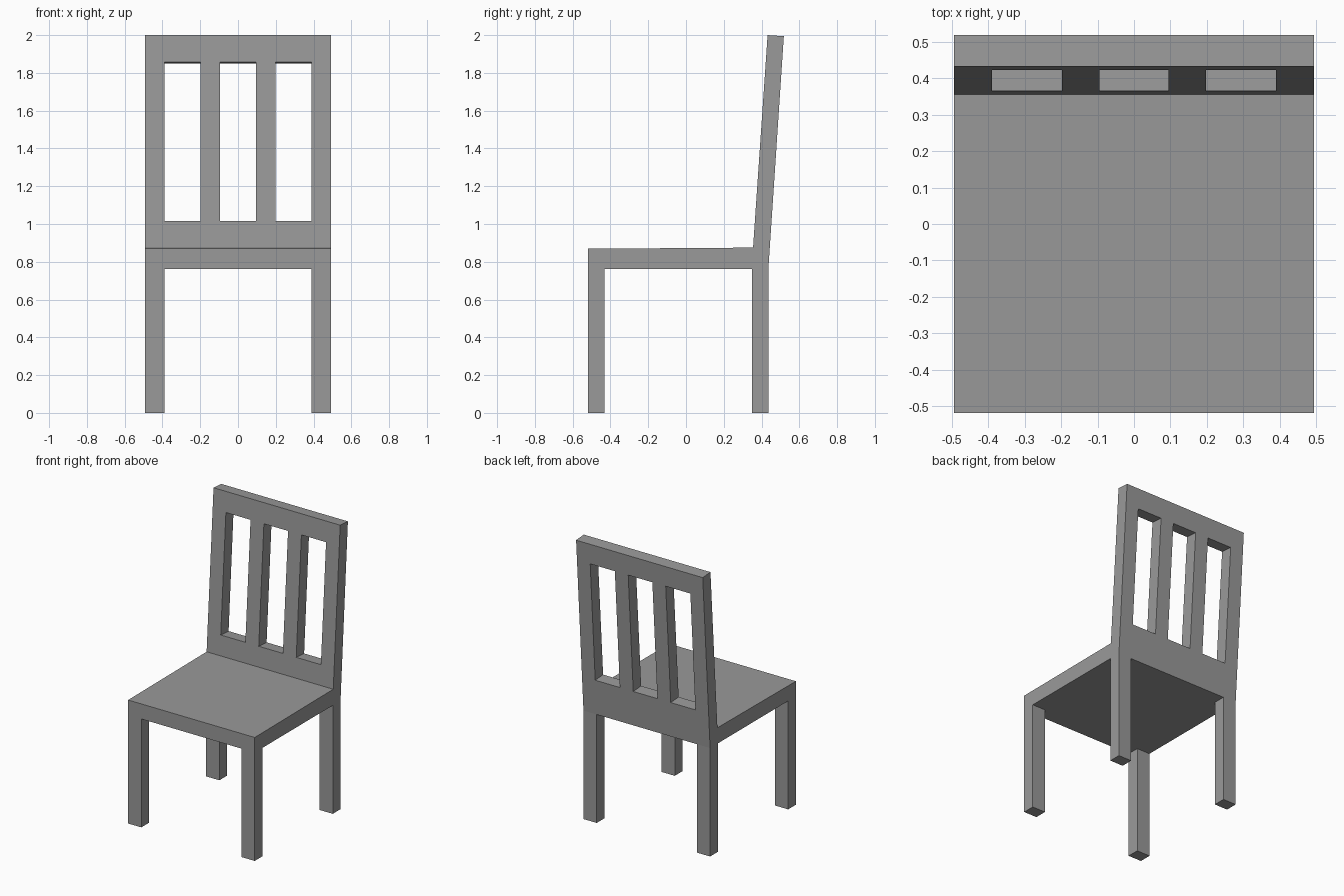
import bpy
import bmesh
from mathutils import Vector

cube = bpy.data.objects.get("Cube")
if cube:
    bpy.data.objects.remove(cube, do_unlink=True)

grey = bpy.data.materials.new("mid grey")
grey.use_nodes = True
colour = (0.32, 0.32, 0.32, 1)
grey.diffuse_color = colour
grey.node_tree.nodes["Principled BSDF"].inputs["Base Color"].default_value = colour


def prism(name, profile, x0, x1):
    """Extrude a (y, z) side profile from x0 to x1."""
    bm = bmesh.new()
    face = bm.faces.new([bm.verts.new((x0, y, z)) for y, z in profile])
    new = bmesh.ops.extrude_face_region(bm, geom=[face])["geom"]
    verts = [v for v in new if isinstance(v, bmesh.types.BMVert)]
    bmesh.ops.translate(bm, verts=verts, vec=(x1 - x0, 0, 0))
    bmesh.ops.recalc_face_normals(bm, faces=bm.faces)
    mesh = bpy.data.meshes.new(name)
    bm.to_mesh(mesh)
    bm.free()
    mesh.materials.append(grey)
    obj = bpy.data.objects.new(name, mesh)
    bpy.context.collection.objects.link(obj)
    return obj


half_width, leg_width = 0.493, 0.103
front_y, seat_bottom, seat_top = -0.518, 0.763, 0.872
rear_inner, rear_outer = 0.35, 0.436

# Seat slab, flush with the outside of the legs
prism("seat", [(front_y, seat_bottom), (rear_inner, seat_bottom),
               (0.355, 0.875), (front_y, seat_top - 0.003)], -half_width, half_width)

# Four square legs
for end, y0, y1 in (("front", front_y, front_y + 0.086), ("rear", rear_inner, rear_outer)):
    for side, x0 in (("left", half_width - leg_width), ("right", -half_width)):
        prism(f"{end}_{side}_leg", [(y0, 0), (y1, 0), (y1, seat_bottom), (y0, seat_bottom)],
              x0, x0 + leg_width)

# Leaning backrest panel
backrest = prism("backrest", [(rear_inner, seat_bottom), (rear_outer, seat_bottom),
                              (0.518, 1.994), (0.432, 2.0), (0.355, 0.875)],
                 -half_width, half_width)

# Three slots cut square to the lean, leaving two slats
base = Vector((0.355, 0.875))
up = Vector((0.077, 1.125)).normalized()
out = Vector((up.y, -up.x))
slot = [base + up * t + out * d
        for t, d in ((0.142, -0.1), (0.142, 0.2), (0.984, 0.2), (0.984, -0.1))]
for x0, x1 in ((-0.39, -0.198), (-0.094, 0.094), (0.198, 0.39)):
    cutter = prism("slot_cutter", slot, x0, x1)
    cutter.hide_render = True
    cut = backrest.modifiers.new("slot", 'BOOLEAN')
    cut.operation = 'DIFFERENCE'
    cut.solver = 'EXACT'
    cut.object = cutter
    bpy.context.view_layer.objects.active = backrest
    bpy.ops.object.modifier_apply(modifier=cut.name)
    bpy.data.objects.remove(cutter, do_unlink=True)
